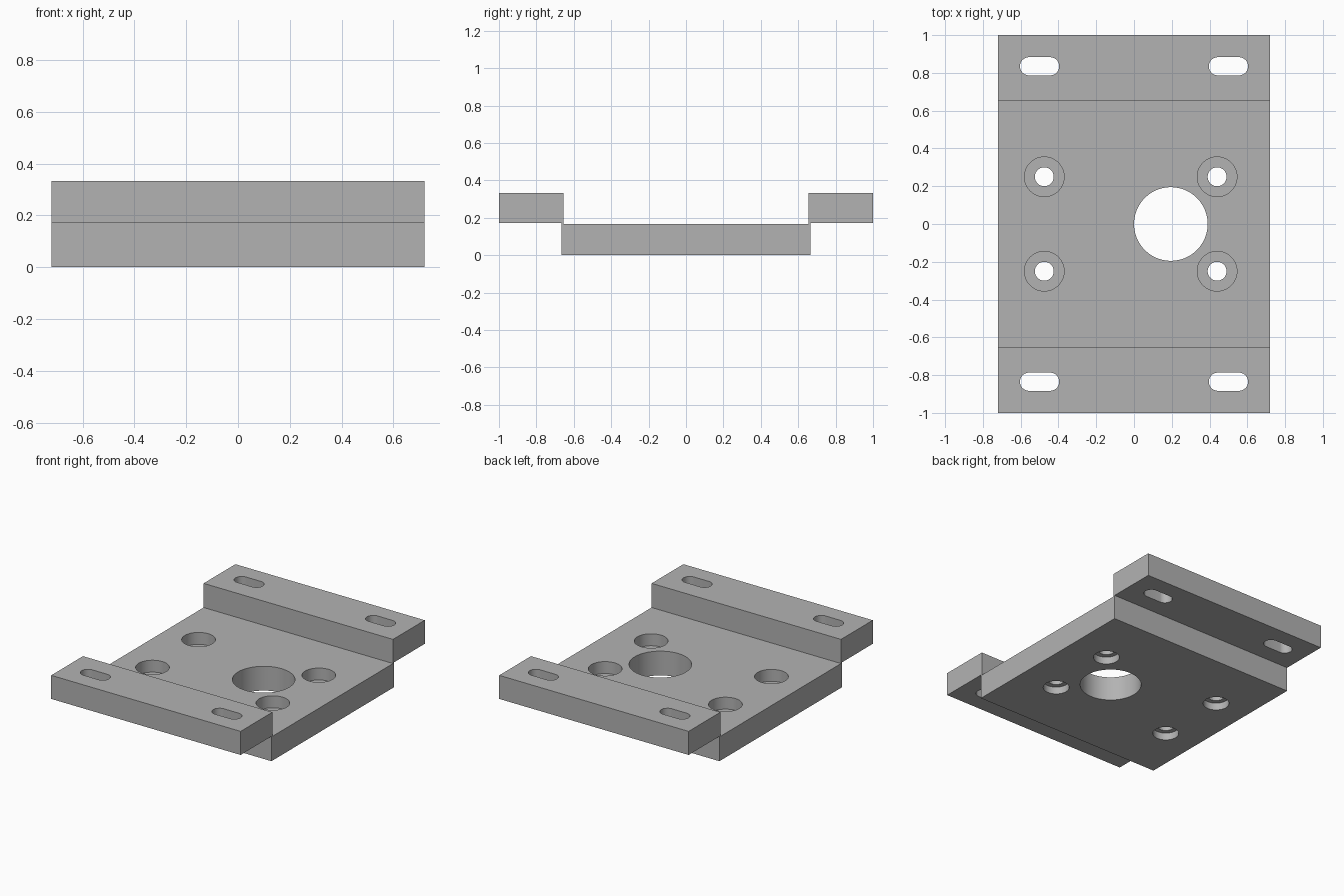
import bpy
import bmesh
from math import cos, sin, pi, radians
from mathutils import Vector

cube = bpy.data.objects.get("Cube")
if cube:
    bpy.data.objects.remove(cube, do_unlink=True)

HALF_W = 0.72             # half width in x
PLATE_Y, STEP_Y = 0.665, 0.655
PLATE_Z, RAIL_Z, TOP_Z = 0.167, 0.171, 0.333

metal = bpy.data.materials.new("plain_grey_metal")
metal.use_nodes = True
grey = (0.45, 0.45, 0.45, 1)
metal.diffuse_color = grey
metal.node_tree.nodes["Principled BSDF"].inputs["Base Color"].default_value = grey


def prism(name, points, sweep):
    """Extrude a closed 3D outline along a vector."""
    bm = bmesh.new()
    face = bm.faces.new([bm.verts.new(p) for p in points])
    new = bmesh.ops.extrude_face_region(bm, geom=[face])["geom"]
    verts = [v for v in new if isinstance(v, bmesh.types.BMVert)]
    bmesh.ops.translate(bm, verts=verts, vec=Vector(sweep))
    bmesh.ops.recalc_face_normals(bm, faces=bm.faces)
    mesh = bpy.data.meshes.new(name)
    bm.to_mesh(mesh)
    bm.free()
    obj = bpy.data.objects.new(name, mesh)
    bpy.context.collection.objects.link(obj)
    mesh.materials.append(metal)
    return obj


def cut(body, x, y, radius, z0, z1, half_slot=0.0):
    """Cut a round hole, or a slot when half_slot moves the two ends apart."""
    n = 64
    outline = []
    for i in range(n):
        a = 2 * pi * (i + 0.5) / n
        end = half_slot if cos(a) > 0 else -half_slot
        outline.append((x + end + radius * cos(a), y + radius * sin(a), z0))
    cutter = prism("hole_cutter", outline, (0, 0, z1 - z0))
    cutter.hide_render = True
    mod = body.modifiers.new("hole", "BOOLEAN")
    mod.operation = "DIFFERENCE"
    mod.solver = "EXACT"
    mod.object = cutter
    bpy.context.view_layer.objects.active = body
    bpy.ops.object.modifier_apply(modifier=mod.name)
    bpy.data.objects.remove(cutter, do_unlink=True)


# Stepped bracket: lowered plate with a raised rail at each end
half = [(PLATE_Y, 0), (PLATE_Y, RAIL_Z), (1, RAIL_Z), (1, TOP_Z),
        (STEP_Y, TOP_Z), (STEP_Y, PLATE_Z)]
profile = half + [(-y, z) for y, z in reversed(half)]
bracket = prism("mounting_bracket", [(-HALF_W, y, z) for y, z in profile],
                (2 * HALF_W, 0, 0))

# Large bore
cut(bracket, 0.195, 0, 0.195, -0.1, 0.3)

for side in (-1, 1):
    # Screw holes, recessed from above and below
    for x in (-0.475, 0.44):
        y = side * 0.25
        cut(bracket, x, y, 0.05, -0.1, 0.3)
        cut(bracket, x, y, 0.105, 0.085, 0.3)
        cut(bracket, x, y, 0.083, -0.1, 0.05)
    # Rail slots
    for x in (-0.5, 0.5):
        cut(bracket, x, side * 0.835, 0.048, 0.1, 0.5, 0.056)

# Smooth bores with sharp rims
bpy.ops.object.select_all(action="DESELECT")
bracket.select_set(True)
bpy.context.view_layer.objects.active = bracket
bpy.ops.object.shade_smooth_by_angle(angle=radians(30))
